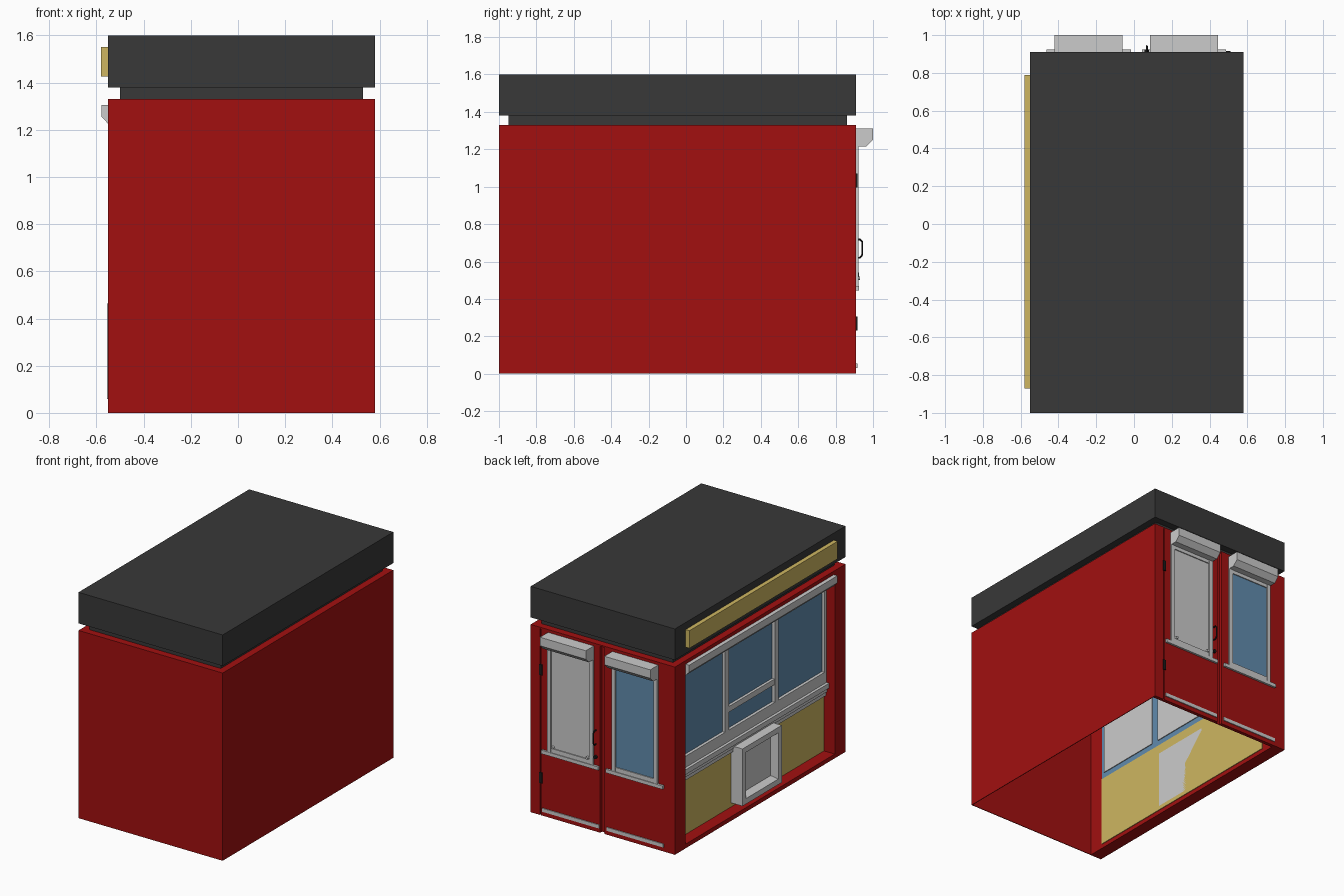
import bpy, bmesh
from mathutils import Vector

if "Cube" in bpy.data.objects:
    bpy.data.objects.remove(bpy.data.objects["Cube"])


def material(name, rgb):
    m = bpy.data.materials.new(name)
    m.diffuse_color = (*rgb, 1)
    m.use_nodes = True
    m.node_tree.nodes["Principled BSDF"].inputs["Base Color"].default_value = m.diffuse_color
    return m


RED = material("red_paint", (0.36, 0.005, 0.005))
DARK = material("charcoal", (0.04, 0.04, 0.04))
GOLD = material("gold_panel", (0.62, 0.47, 0.12))
BLUE = material("blue_glass", (0.12, 0.26, 0.42))
BLACK = material("black_metal", (0.01, 0.01, 0.01))


def finish(name, bm, mat):
    bmesh.ops.recalc_face_normals(bm, faces=bm.faces)
    me = bpy.data.meshes.new(name)
    bm.to_mesh(me)
    bm.free()
    ob = bpy.data.objects.new(name, me)
    bpy.context.collection.objects.link(ob)
    if mat:
        me.materials.append(mat)
    return ob


def box(name, x, y, z, mat=None):
    """Box from (min, max) pairs."""
    bm = bmesh.new()
    bmesh.ops.create_cube(bm, size=1)
    for v in bm.verts:
        v.co = Vector([(a + b) / 2 + c * (b - a) for c, (a, b) in zip(v.co, (x, y, z))])
    return finish(name, bm, mat)


def prism(name, profile, offset, mat=None):
    """Extrude a closed 3D profile along an offset."""
    bm = bmesh.new()
    face = bm.faces.new([bm.verts.new(p) for p in profile])
    ext = bmesh.ops.extrude_face_region(bm, geom=[face], use_keep_orig=True)
    bmesh.ops.translate(bm, vec=offset, verts=[g for g in ext["geom"] if isinstance(g, bmesh.types.BMVert)])
    return finish(name, bm, mat)


def knob(name, x, z, r, y0, y1, mat=None):
    bpy.ops.mesh.primitive_cylinder_add(vertices=16, radius=r, depth=y1 - y0,
                                        location=(x, (y0 + y1) / 2, z), rotation=(1.5708, 0, 0))
    ob = bpy.context.object
    ob.name = name
    if mat:
        ob.data.materials.append(mat)
    bpy.ops.object.shade_smooth_by_angle()


X0, X1, Y0, Y1, TOP = -0.55, 0.58, -1.0, 0.91, 1.33
IN = -0.46            # plane of the recessed side panel
SA, SB = -0.88, 0.79  # side opening along y

# Roof and neck
box("roof", (X0, X1), (Y0, Y1), (1.38, 1.6), DARK)
box("roof_neck", (-0.5, 0.53), (-0.95, 0.86), (TOP, 1.38), DARK)

# Body walls, open underneath
box("ceiling", (X0, X1), (Y0, Y1), (TOP - 0.01, TOP), RED)
box("front_wall", (X0, X1), (Y0, Y0 + 0.005), (0, TOP), RED)
box("right_wall", (X1 - 0.005, X1), (Y0, Y1), (0, TOP), RED)
box("left_front_post", (X0, IN), (Y0, SA), (0, TOP), RED)
box("left_back_post", (X0, IN), (SB, Y1), (0, TOP), RED)
box("left_bottom_rail", (X0, IN), (SA, SB), (0, 0.03), RED)
box("left_top_rail", (X0, IN), (SA, SB), (1.26, TOP), RED)

# Back wall: core with slabs separated by grooves
box("back_core", (X0, X1), (0.885, 0.89), (0, TOP), RED)
for name, a, b in (("back_post", 0.508, X1), ("door_slab", 0.035, 0.498), ("window_slab", X0, 0.0)):
    box(name, (a, b), (0.885, Y1), (0, TOP), RED)

# Door and window on the back share sill, kick strip, frame and canopy
for name, cx, pane in (("door", 0.265, None), ("window", -0.24, BLUE)):
    box(name + "_sill", (cx - 0.223, cx + 0.223), (0.9, 0.925), (0.445, 0.47))
    box(name + "_kick_strip", (cx - 0.223, cx + 0.223), (0.9, 0.916), (0.03, 0.055))
    w = 0.18
    for s in (-1, 1):
        e = sorted((cx + s * w, cx + s * (w - 0.03)))
        box(name + "_stile", e, (0.9, 0.922), (0.47, 1.23))
    for z in (0.47, 1.19):
        box(name + "_frame_rail", (cx - w, cx + w), (0.9, 0.92), (z, z + 0.03))
    box(name + "_pane", (cx - w + 0.03, cx + w - 0.03), (0.9, 0.913), (0.49, 1.2), pane)
    x = cx - w
    prism(name + "_canopy", [(x, 0.905, 1.215), (x, 0.965, 1.215), (x, 1.0, 1.25),
                             (x, 1.0, 1.31), (x, 0.905, 1.31)], (2 * w, 0, 0))

# Door hardware
for x in (0.13, 0.40):
    knob("door_stud", x, 0.51, 0.009, 0.91, 0.93)
knob("door_lock", 0.068, 0.53, 0.012, 0.9, 0.925, BLACK)
for z in (0.23, 0.995):
    box("hinge", (0.488, 0.512), (0.9, 0.917), (z, z + 0.075), BLACK)
cu = bpy.data.curves.new("door_handle", "CURVE")
cu.dimensions = "3D"
cu.bevel_depth = 0.005
cu.bevel_resolution = 2
sp = cu.splines.new("POLY")
pts = [(0.905, 0.62), (0.93, 0.62), (0.942, 0.635), (0.942, 0.705), (0.93, 0.718), (0.905, 0.718)]
sp.points.add(len(pts) - 1)
for p, (y, z) in zip(sp.points, pts):
    p.co = (0.068, y, z, 1)
cu.materials.append(BLACK)
bpy.context.collection.objects.link(bpy.data.objects.new("door_handle", cu))

# Left side: sign board and window header
box("sign_board", (-0.58, X0), (-0.87, SB), (1.425, 1.55), GOLD)
prism("side_header", [(X0 + 0.02, -0.87, 1.225), (X0, -0.87, 1.225), (-0.578, -0.87, 1.255),
                      (-0.578, -0.87, 1.305), (X0 + 0.02, -0.87, 1.305)], (0, SB + 0.87, 0))

# Recessed gold panel, stepped counter and glazing
box("gold_base_panel", (IN - 0.005, IN + 0.005), (SA, SB), (0.03, 0.53), GOLD)
box("counter_top", (-0.505, IN), (SA, SB), (0.485, 0.52))
box("counter_middle", (-0.49, IN), (SA, SB), (0.455, 0.485))
box("counter_lower", (-0.48, IN), (SA, SB), (0.425, 0.455))
box("side_glass", (IN - 0.004, IN + 0.002), (SA, SB), (0.53, 1.27), BLUE)
box("side_frame_bottom", (-0.485, IN), (SA, SB), (0.52, 0.6))
box("side_frame_top", (-0.485, IN), (SA, SB), (1.21, 1.27))
step = (SB - SA) / 3
for i in range(4):
    y = SA + i * step
    box("side_mullion", (-0.485, IN), (max(SA, y - 0.022), min(SB, y + 0.022)), (0.6, 1.21))
box("side_middle_bar", (-0.483, IN), (SA + step, SA + 2 * step), (0.725, 0.765))
for i in range(3):
    y = SA + i * step
    box("inner_backing", (IN + 0.002, IN + 0.008), (y + 0.03, y + step - 0.03), (0.57, 1.24))

# Service box with a funnel shaped recess
bm = bmesh.new()
bmesh.ops.create_cube(bm, size=1)
for v in bm.verts:
    v.co = Vector((-0.505 + v.co.x * 0.1, -0.06 + v.co.y * 0.44, 0.262 + v.co.z * 0.405))
bm.normal_update()
face = min(bm.faces, key=lambda f: f.calc_center_median().x)
bmesh.ops.inset_region(bm, faces=[face], thickness=0.055)
bmesh.ops.inset_region(bm, faces=[face], thickness=0.03, depth=-0.045)
finish("service_box", bm, None)
